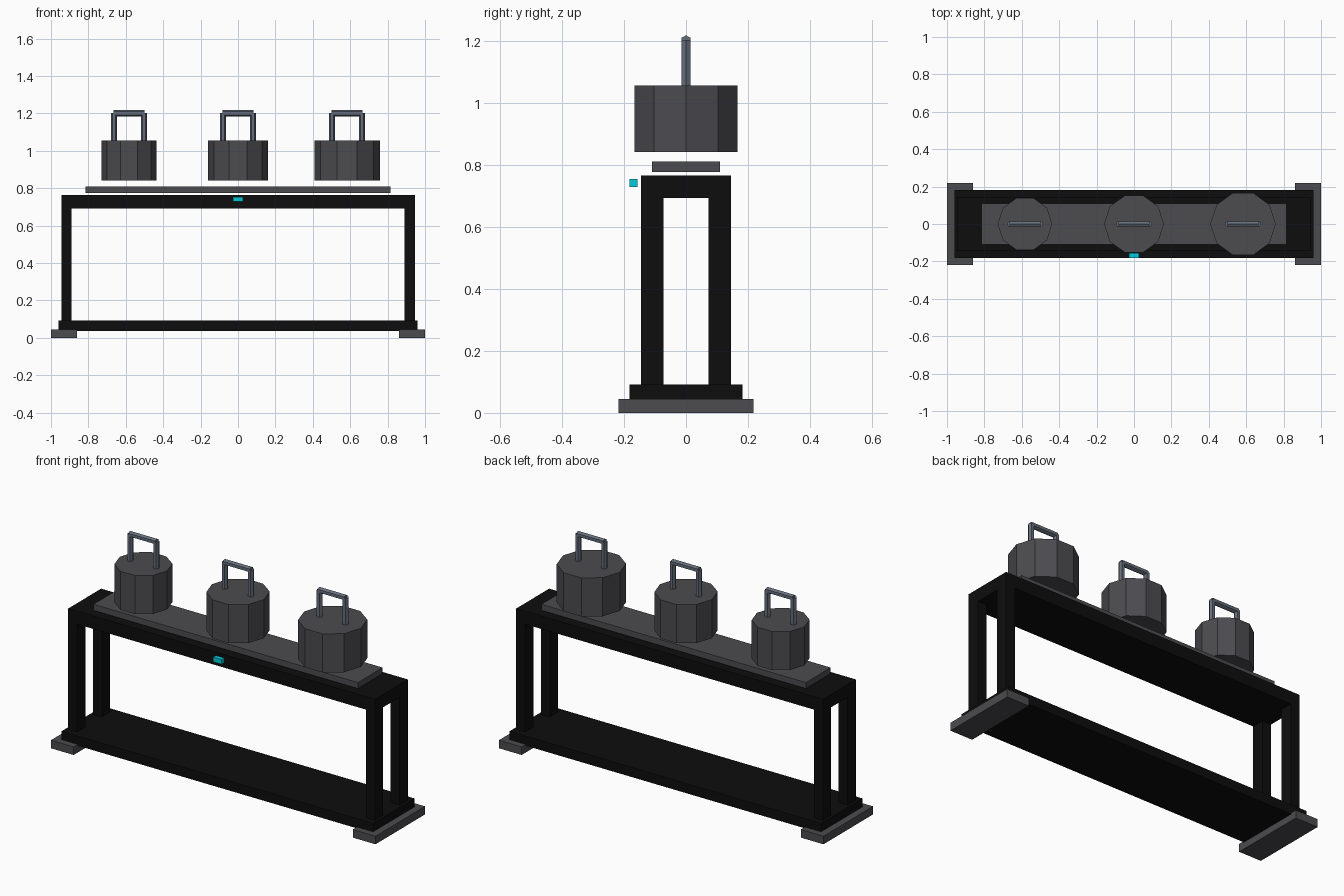
import bpy, math
from mathutils import Matrix

if "Cube" in bpy.data.objects:
    bpy.data.objects.remove(bpy.data.objects["Cube"])


def material(name, rgb):
    m = bpy.data.materials.new(name)
    m.diffuse_color = (*rgb, 1.0)
    m.use_nodes = True
    m.node_tree.nodes["Principled BSDF"].inputs["Base Color"].default_value = m.diffuse_color
    return m


BLACK = material("black_frame", (0.004, 0.004, 0.004))
GREY = material("dark_grey", (0.072, 0.072, 0.08))
STEEL = material("blue_steel", (0.13, 0.155, 0.2))
CYAN = material("cyan_light", (0.0, 0.6, 0.7))


def box(name, x, y, z, mat):
    """Box from (min, max) pairs on each axis."""
    lo, hi = zip(x, y, z)
    bpy.ops.mesh.primitive_cube_add(size=1)
    ob = bpy.context.object
    size = [b - a for a, b in zip(lo, hi)]
    mid = [(a + b) / 2 for a, b in zip(lo, hi)]
    ob.data.transform(Matrix.Diagonal((*size, 1)))
    ob.location = mid
    ob.name = name
    ob.data.materials.append(mat)


def prism(name, sides, r, length, loc, mat, along_x=False):
    """Faceted cylinder with a corner on +x, or laid along x with a corner up."""
    bpy.ops.mesh.primitive_cylinder_add(vertices=sides, radius=r, depth=length)
    ob = bpy.context.object
    ob.data.transform(Matrix.Rotation(math.pi / 2, 4, 'Z'))
    if along_x:
        ob.data.transform(Matrix.Rotation(math.pi / 2, 4, 'Y'))
    ob.location = loc
    ob.name = name
    ob.data.materials.append(mat)


# Frame: lower shelf, table top, feet and four legs
box("lower_shelf", (-0.96, 0.96), (-0.182, 0.182), (0.038, 0.092), BLACK)
box("table_top", (-0.945, 0.945), (-0.145, 0.145), (0.693, 0.765), BLACK)
for sx in (-1, 1):
    box("foot", sorted((sx * 0.86, sx)), (-0.218, 0.218), (0, 0.045), GREY)
    for sy in (-1, 1):
        box("leg", sorted((sx * 0.89, sx * 0.945)),
            sorted((sy * 0.073, sy * 0.145)), (0.09, 0.695), BLACK)

# Pad floating just above the top, and the small front indicator
box("pad", (-0.815, 0.815), (-0.109, 0.109), (0.776, 0.81), GREY)
box("indicator", (-0.026, 0.026), (-0.182, -0.156), (0.728, 0.754), CYAN)

# Three ten-sided weights of growing size, each with a loop handle
for x, r in ((-0.583, 0.146), (0, 0.16), (0.583, 0.175)):
    prism("weight", 10, r, 0.215, (x, 0, 0.948), GREY)
    for s in (-1, 1):
        prism("handle_post", 6, 0.0165, 0.15, (x + s * 0.08, 0, 1.127), STEEL)
    prism("handle_bar", 6, 0.0165, 0.165, (x, 0, 1.201), STEEL, along_x=True)
